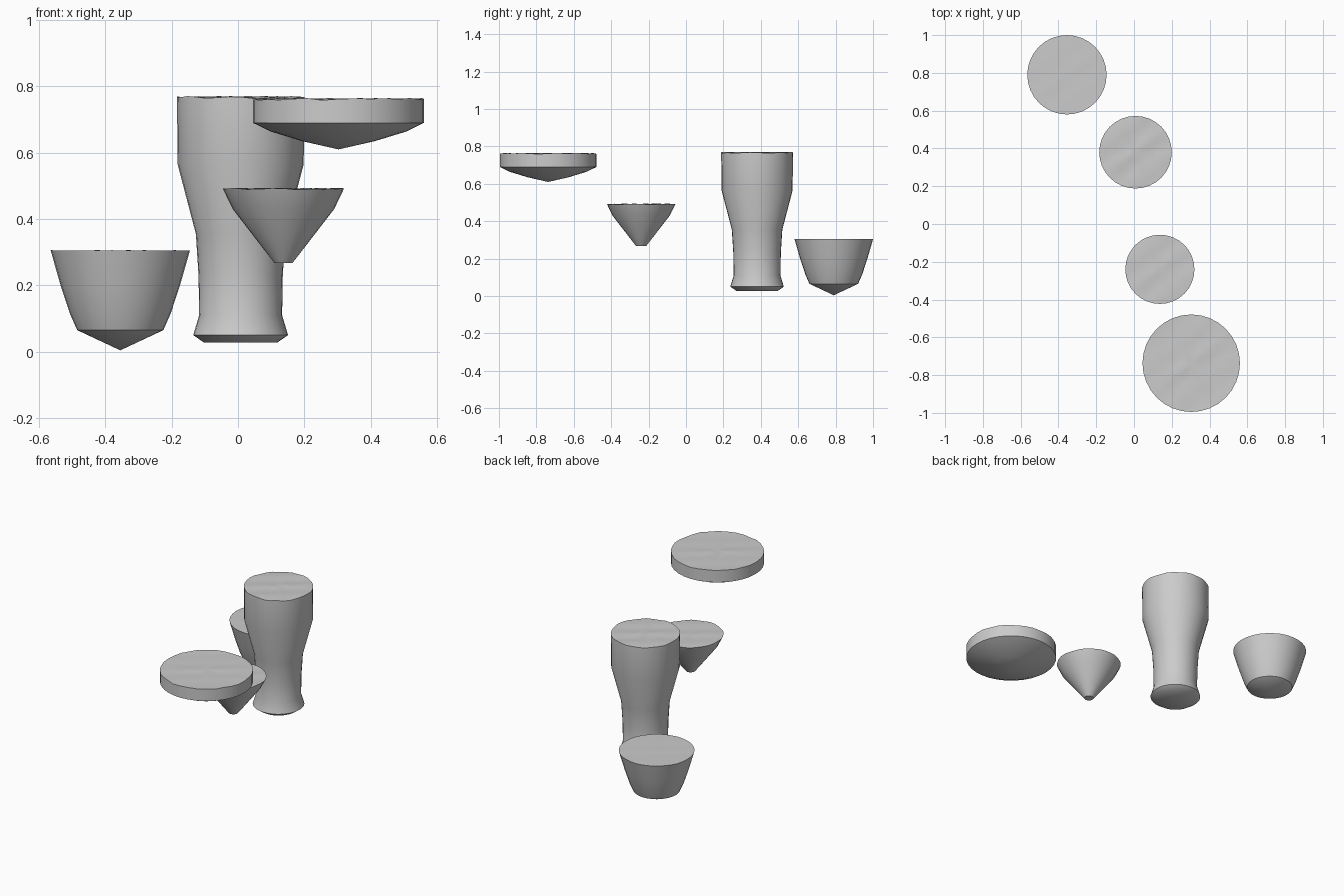
import bpy, bmesh, math
from math import sin, cos, pi, radians

if "Cube" in bpy.data.objects:
    bpy.data.objects.remove(bpy.data.objects["Cube"])

SEGMENTS = 32


def ripple(x, y):
    # gentle uneven liquid surface, 0 to 1
    return 0.5 + 0.25 * (sin(52 * x + 23 * y) + sin(41 * y - 31 * x + 1.3))


def drink(name, center, profile, wave):
    """Lathe (radius, z) points from the bottom up and cap with a rippled surface."""
    bm = bmesh.new()
    r_top, z_top = profile[-1]
    surface = [(r_top * k / 5, z_top) for k in (4, 3, 2, 1, 0)]
    points = profile + surface
    rings = []
    for i, (r, z) in enumerate(points):
        ring = []
        for s in range(SEGMENTS if r > 0 else 1):
            a = 2 * pi * s / SEGMENTS
            x, y = r * cos(a), r * sin(a)
            lift = wave * ripple(x, y) if i >= len(profile) - 1 else 0
            ring.append(bm.verts.new((x, y, z + lift)))
        rings.append(ring)
    for low, high in zip(rings, rings[1:]):
        for s in range(SEGMENTS):
            t = (s + 1) % SEGMENTS
            if len(low) == 1:
                bm.faces.new((low[0], high[t], high[s]))
            elif len(high) == 1:
                bm.faces.new((low[s], low[t], high[0]))
            else:
                bm.faces.new((low[s], low[t], high[t], high[s]))
    # flat base when the profile does not start on the axis
    if len(rings[0]) > 1:
        bm.faces.new(rings[0][::-1])
    bmesh.ops.recalc_face_normals(bm, faces=bm.faces)
    mesh = bpy.data.meshes.new(name)
    bm.to_mesh(mesh)
    bm.free()
    obj = bpy.data.objects.new(name, mesh)
    bpy.context.collection.objects.link(obj)
    obj.location = (*center, 0)
    bpy.ops.object.select_all(action='DESELECT')
    obj.select_set(True)
    bpy.context.view_layer.objects.active = obj
    bpy.ops.object.shade_smooth_by_angle(angle=radians(40))


# short tumbler filling
drink("tumbler_liquid", (-0.355, 0.79),
      [(0, 0.004), (0.13, 0.065), (0.152, 0.115), (0.18, 0.2), (0.21, 0.304)], 0.002)

# tall waisted beer glass filling
drink("tall_glass_liquid", (0.008, 0.38),
      [(0.11, 0.027), (0.143, 0.05), (0.125, 0.11), (0.127, 0.23), (0.135, 0.355),
       (0.19, 0.565), (0.192, 0.763)], 0.008)

# conical cocktail glass filling
drink("cone_glass_liquid", (0.137, -0.24),
      [(0.027, 0.267), (0.153, 0.43), (0.183, 0.488)], 0.006)

# wide shallow saucer glass filling
drink("saucer_glass_liquid", (0.303, -0.737),
      [(0, 0.61), (0.11, 0.635), (0.205, 0.664), (0.258, 0.69), (0.258, 0.758)], 0.007)
